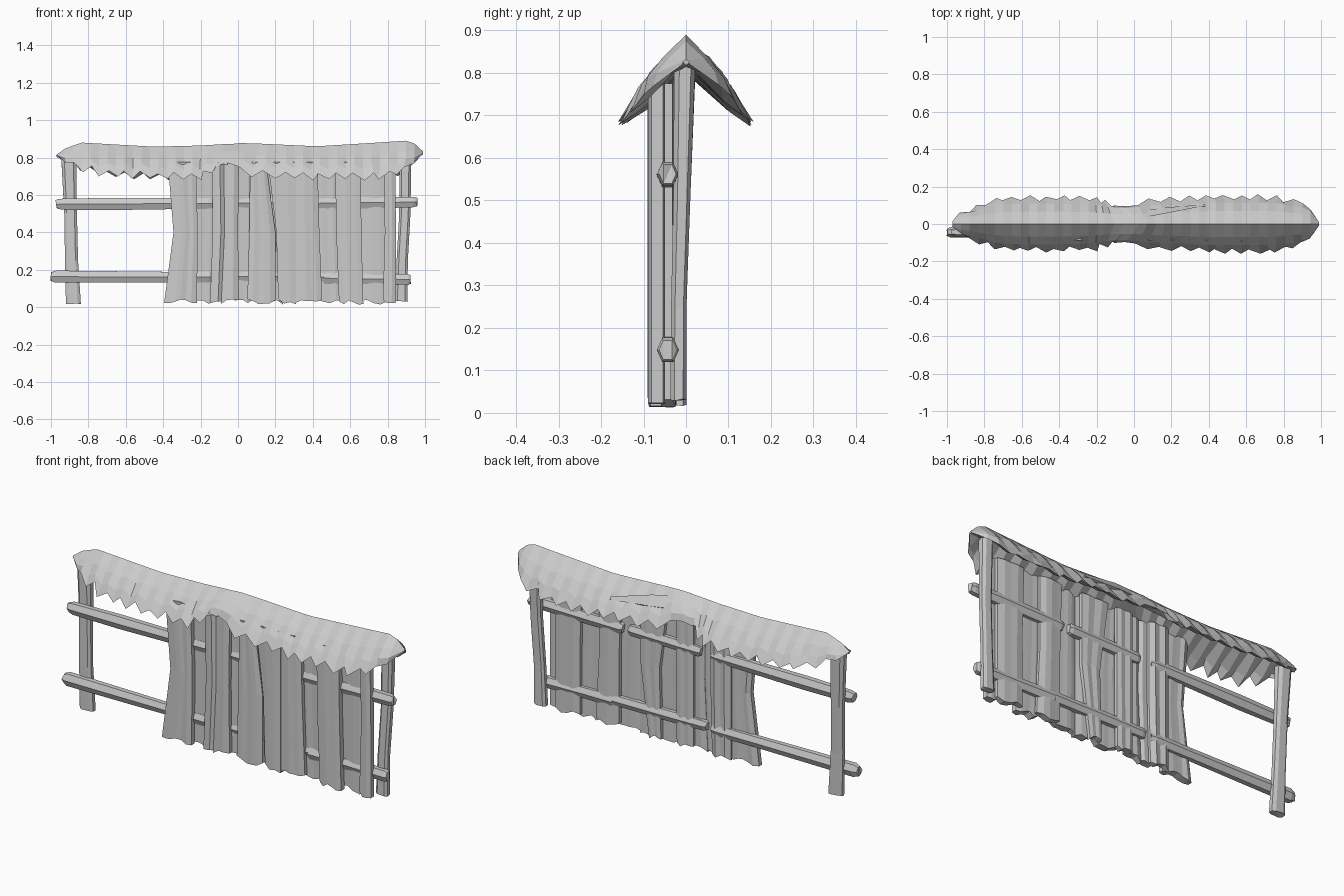
import bpy, bmesh, math, random
from mathutils import Vector

random.seed(4)
if "Cube" in bpy.data.objects:
    bpy.data.objects.remove(bpy.data.objects["Cube"])

# One pale grey for everything
grey = bpy.data.materials.new("pale_grey")
grey.use_nodes = True
GREY = (0.6, 0.6, 0.6, 1)
grey.diffuse_color = GREY
grey.node_tree.nodes["Principled BSDF"].inputs["Base Color"].default_value = GREY


def loft(name, rings):
    """Skin a list of closed rings and cap both ends."""
    bm = bmesh.new()
    loops = [[bm.verts.new(p) for p in ring] for ring in rings]
    n = len(loops[0])
    for a, b in zip(loops, loops[1:]):
        for i in range(n):
            j = (i + 1) % n
            bm.faces.new((a[i], a[j], b[j], b[i]))
    bm.faces.new(loops[0])
    bm.faces.new(loops[-1])
    bmesh.ops.triangulate(bm, faces=[f for f in bm.faces if len(f.verts) > 4])
    bmesh.ops.recalc_face_normals(bm, faces=bm.faces)
    mesh = bpy.data.meshes.new(name)
    bm.to_mesh(mesh)
    bm.free()
    mesh.materials.append(grey)
    obj = bpy.data.objects.new(name, mesh)
    bpy.context.collection.objects.link(obj)
    return obj


def jitter(amount):
    return random.uniform(-amount, amount)


def lerp_rows(rows, x):
    """Interpolate the remaining columns of a table at x."""
    for a, b in zip(rows, rows[1:]):
        if x <= b[0]:
            t = max(0, (x - a[0]) / (b[0] - a[0]))
            return [p + (q - p) * t for p, q in zip(a[1:], b[1:])]
    return rows[-1][1:]


# Posts: chamfered bars along a path of (x, y, z, half width, half depth)
def post(name, path):
    corners = [(-1, -.5), (-.6, -1), (.6, -1), (1, -.5),
               (1, .6), (.5, 1), (-.6, 1), (-1, .5)]
    loft(name, [[(x + w * u, y + d * v, z + jitter(.004)) for u, v in corners]
                for x, y, z, w, d in path])


post("right_end_post", [(-.88, -.018, .02, .04, .019), (-.89, -.017, .25, .035, .018),
                        (-.895, -.01, .5, .034, .02), (-.905, -.003, .8, .04, .025)])
post("left_end_post", [(.872, -.018, .03, .034, .019), (.878, -.017, .25, .03, .018),
                       (.892, -.01, .5, .03, .02), (.895, -.003, .82, .032, .025)])


# Rails: uneven six-sided poles
def rail(name, x0, x1, z0, z1, radius):
    rings = []
    for t in (0, .03, .35, .7, .97, 1):
        r = radius * (.75 if t in (0, 1) else random.uniform(.92, 1.08))
        rings.append([(x0 + (x1 - x0) * t + jitter(.006),
                       -.043 + .85 * r * math.cos(k * math.pi / 3),
                       z0 + (z1 - z0) * t + 1.1 * r * math.sin(k * math.pi / 3))
                      for k in range(6)])
    loft(name, rings)


rail("upper_rail_right", -.97, -.13, .55, .555, .032)
rail("upper_rail_middle", -.06, .36, .555, .56, .03)
rail("upper_rail_left", .4, .955, .555, .562, .031)
rail("lower_rail_right", -1.0, -.13, .163, .16, .032)
rail("lower_rail_middle", -.1, .53, .165, .16, .028)
rail("lower_rail_left", .45, .92, .155, .148, .032)


# Boards: faceted planks with ragged feet, given as bottom, middle, top x spans
def board(name, spans, front, back, columns):
    ridge = [jitter(.008) for _ in range(columns + 1)]
    ragged = [.012 + random.uniform(0, .028) for _ in range(columns + 1)]
    ragged[0] += .004
    rings = []
    for level, (x0, x1) in enumerate(spans):
        z = (0, .4, .775)[level]
        row = [(x0 + (x1 - x0) * i / columns,
                ridge[i], z + (ragged[i] if level == 0 else 0))
               for i in range(columns + 1)]
        edge = lambda i: .007 if i in (0, columns) else 0
        ring = [(x, front + abs(r) + edge(i), zz) for i, (x, r, zz) in enumerate(row)]
        ring += [(x, back + r * .5 - edge(i), zz)
                 for i, (x, r, zz) in reversed(list(enumerate(row)))]
        rings.append(ring)
    loft(name, rings)


front_boards = [
    [(-.395, -.22), (-.345, -.215), (-.375, -.225)],
    [(-.15, -.085), (-.135, -.07), (-.14, -.075)],
    [(-.09, .005), (-.072, .0), (-.075, .005)],
    [(.05, .2), (.06, .2), (.065, .15)],
    [(.215, .31), (.205, .31), (.16, .31)],
    [(.31, .45), (.31, .435), (.31, .425)],
    [(.54, .67), (.525, .66), (.52, .655)],
    [(.775, .845), (.785, .845), (.78, .84)],
]
back_boards = [
    [(-.24, -.13), (-.24, -.12), (-.24, -.12)],
    [(-.02, .075), (-.02, .08), (-.02, .08)],
    [(.17, .24), (.18, .29), (.13, .29)],
    [(.42, .56), (.42, .54), (.41, .54)],
    [(.65, .8), (.65, .8), (.64, .8)],
]
for i, spans in enumerate(front_boards):
    width = spans[0][1] - spans[0][0]
    board(f"front_board_{i + 1}", spans, -.091, -.048, max(3, round(width / .028)))
for i, spans in enumerate(back_boards):
    board(f"back_board_{i + 1}", spans, -.062, -.026, 4)

# Thatch: (x, ridge height, half width, eave height)
thatch = [
    (-.97, .815, .02, .80), (-.93, .845, .06, .765), (-.84, .88, .09, .75),
    (-.7, .872, .13, .715), (-.45, .858, .135, .705), (-.2, .864, .125, .705),
    (-.07, .872, .105, .745), (.03, .875, .105, .755), (.12, .872, .12, .72),
    (.42, .858, .138, .70), (.75, .878, .138, .70), (.9, .888, .11, .735),
    (.95, .87, .08, .76), (.99, .83, .01, .815),
]


def thatch_section(name, x0, x1, seam, steps, lift):
    rings = []
    for s in range(steps + 1):
        x = x0 + (x1 - x0) * s / steps
        ridge, half, eave = lerp_rows(thatch, x)
        ridge += lift
        tip = s % 2 and .1 < s / steps < .95
        skew = -.09 * max(0, 1 - abs(x - seam) / .25)
        thick = min(.06, .55 * (ridge - eave) + .005)

        def side(sign):
            reach = half + (.016 if tip else -.006) + jitter(.006)
            low = eave - (.02 if tip else -.012) + jitter(.007)
            ex = x + skew + (jitter(.012) if 0 < s < steps else 0)
            drop = ridge - low
            upper = (x + skew * .5, sign * half * .5, ridge - drop * .38)
            lower = (x + skew * .8, sign * half * .82, ridge - drop * .7)
            inner = (x + skew * .8, sign * half * .74, low + drop * .18)
            return upper, lower, (ex, sign * reach, low), inner

        f, b = side(-1), side(1)
        rings.append([(x, 0, ridge), *f, (x, 0, ridge - thick), *reversed(b)])
    loft(name, rings)


thatch_section("thatch_right", -.97, .03, .03, 22, 0)
thatch_section("thatch_left", -.02, .99, -.02, 22, .002)

# Loose flap of straw on the back slope
loft("loose_straw", [
    [(.03, .03, .853), (.04, .07, .80), (.05, .06, .79)],
    [(.16, .055, .838), (.16, .088, .79), (.16, .075, .78)],
    [(.38, .098, .785), (.38, .104, .77), (.38, .09, .765)]])
